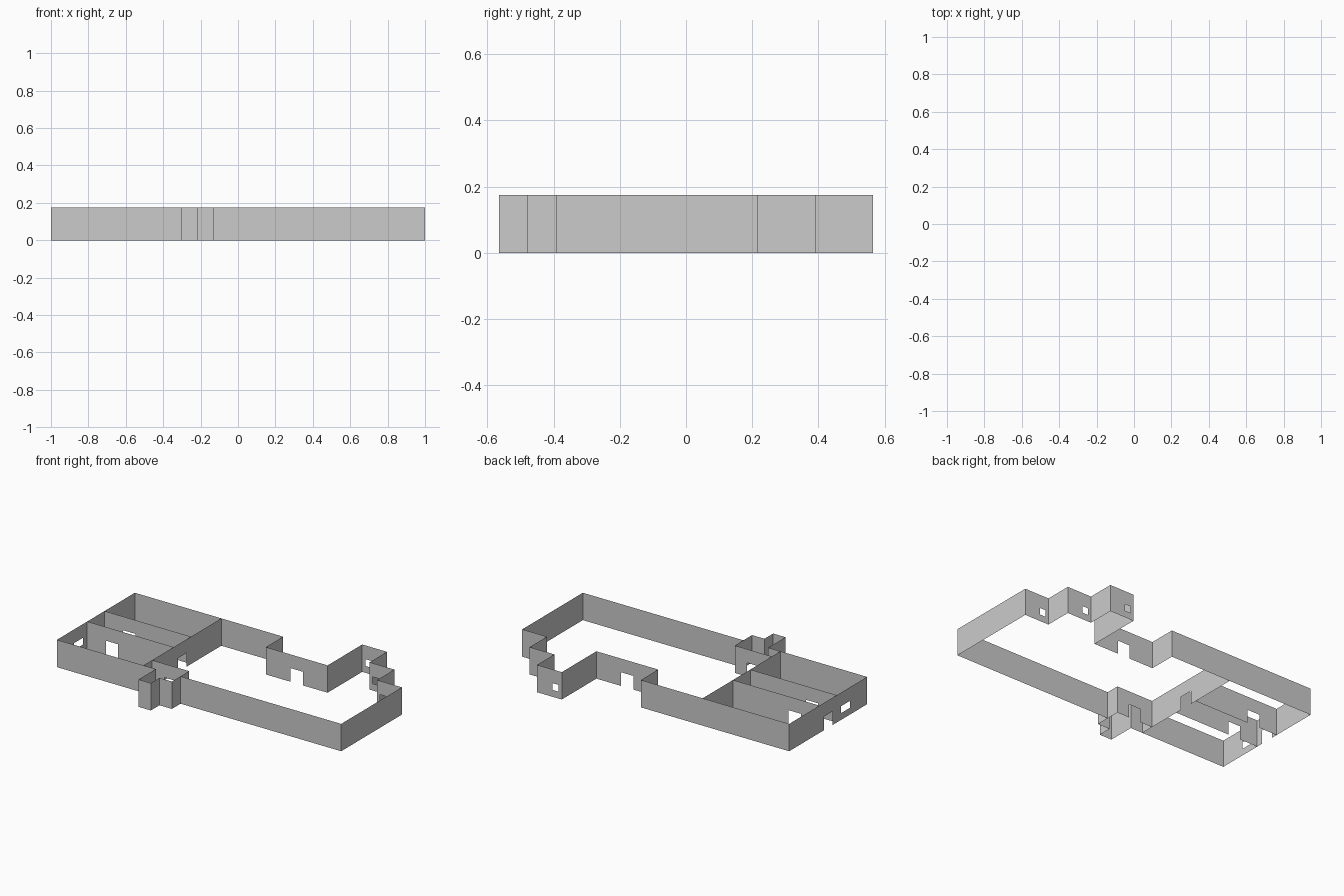
import bpy
import bmesh
from mathutils import Vector

if "Cube" in bpy.data.objects:
    bpy.data.objects.remove(bpy.data.objects["Cube"])

U = 2 / 23          # plan module: the building is 23 x 13 modules
HEIGHT = 2          # wall height in modules


def wall(name, points, openings=()):
    """Paper-thin walls along plan points; opening = (segment, start, end, sill, head)."""
    bm = bmesh.new()
    for k, (a, b) in enumerate(zip(points, points[1:])):
        a, b = Vector(a), Vector(b)
        length = (b - a).length
        direction = (b - a) / length

        def panel(s0, s1, z0, z1):
            if s1 - s0 < 1e-6 or z1 - z0 < 1e-6:
                return
            verts = []
            for s, z in ((s0, z0), (s1, z0), (s1, z1), (s0, z1)):
                p = a + direction * s
                verts.append(bm.verts.new(((p.x - 11.5) * U, (p.y - 6.5) * U, z * U)))
            bm.faces.new(verts)

        at = 0
        for seg, s0, s1, sill, head in sorted(openings):
            if seg == k:
                panel(at, s0, 0, HEIGHT)
                panel(s0, s1, 0, sill)
                panel(s0, s1, head, HEIGHT)
                at = s1
        panel(at, length, 0, HEIGHT)
    bmesh.ops.remove_doubles(bm, verts=bm.verts, dist=1e-5)
    mesh = bpy.data.meshes.new(name)
    bm.to_mesh(mesh)
    bm.free()
    obj = bpy.data.objects.new(name, mesh)
    bpy.context.collection.objects.link(obj)
    return obj


def door(seg, start):
    return (seg, start, start + 1, 0, 1)


def window(seg, start, width):
    return (seg, start, start + width, 0.5, 1)


# Outer shell
wall("front_wall_left", [(0, 2), (8, 2)])
wall("front_wall_right", [(10, 2), (23, 2)])
wall("left_wall", [(0, 2), (0, 11)], [window(0, 2, 1), door(0, 4)])
wall("right_wall", [(23, 2), (23, 9)])
wall("back_wall", [(0, 11), (12, 11), (12, 9), (17, 9), (17, 13)], [door(2, 2)])

# Stepped back corner with a small window on each step
wall("stepped_corner", [(17, 13), (19, 13), (19, 11), (21, 11), (21, 9), (23, 9)],
     [window(s, 0.25, 0.5) for s in (0, 2, 4)])

# Front entrance bay
wall("entrance_bay", [(8, 2), (8, 0), (9, 0), (9, 1), (10, 1), (10, 3)])
wall("entrance_inner_wall", [(7, 3), (10, 3)], [door(0, 1)])

# Interior partitions
wall("cross_partition", [(7, 2), (7, 11)], [door(0, 4)])
for label, y in (("front", 5.5), ("back", 7.5)):
    wall(f"corridor_wall_{label}", [(0, y), (7, y)], [door(0, 1.5)])
